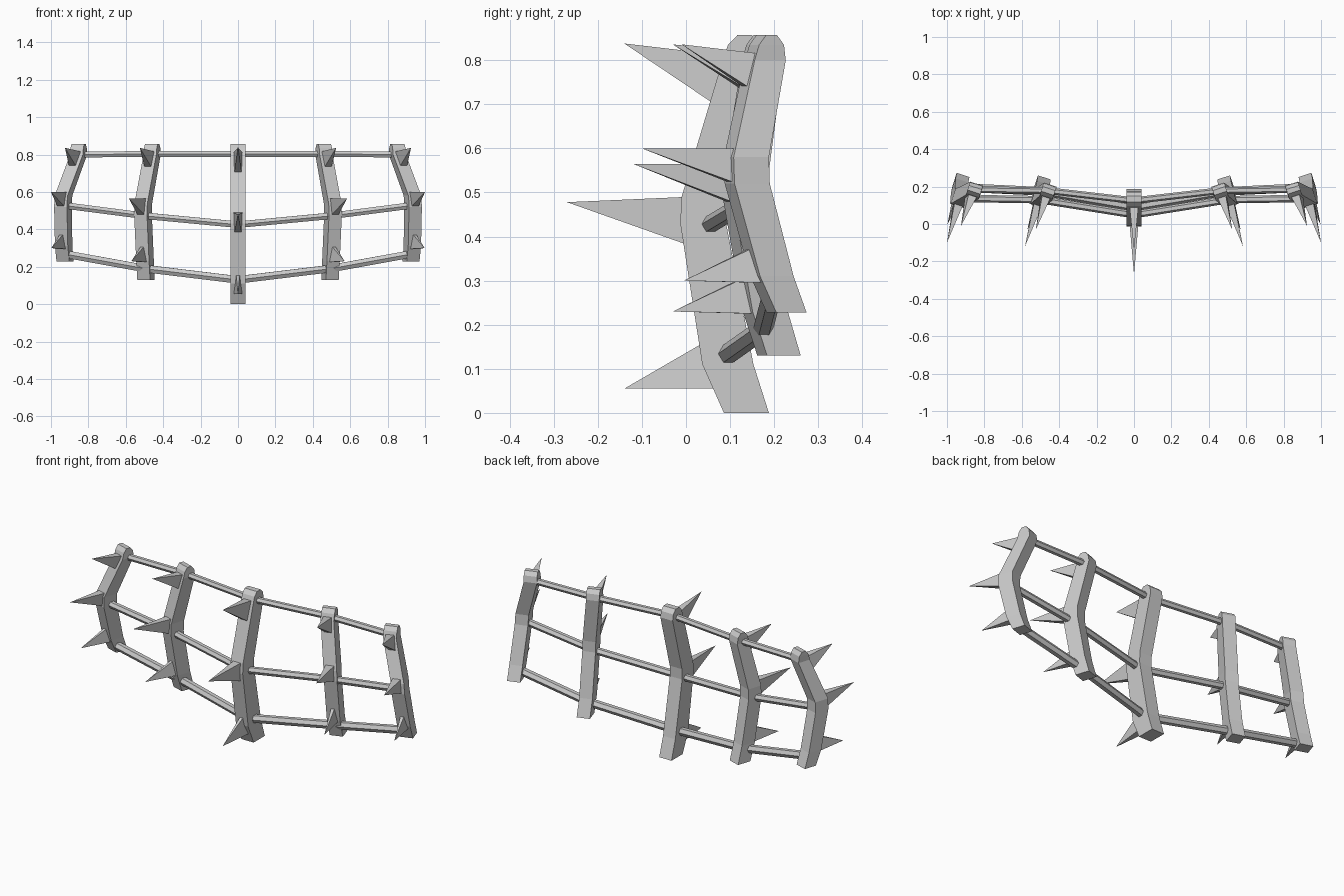
import bpy, bmesh
from math import radians, sin, cos, pi
from mathutils import Vector

if "Cube" in bpy.data.objects:
    bpy.data.objects.remove(bpy.data.objects["Cube"])


def loft(name, rings, mirror=False):
    """Skin a closed solid through equal-length rings; a one-point last ring makes a tip."""
    s = -1 if mirror else 1
    bm = bmesh.new()
    vs = [[bm.verts.new((p[0] * s, p[1], p[2])) for p in r] for r in rings]
    for a, b in zip(vs, vs[1:]):
        n = len(a)
        for i in range(n):
            j = (i + 1) % n
            if len(b) == 1:
                bm.faces.new((a[i], a[j], b[0]))
            else:
                bm.faces.new((a[i], a[j], b[j], b[i]))
    bm.faces.new(vs[0])
    if len(vs[-1]) > 2:
        bm.faces.new(vs[-1])
    bmesh.ops.recalc_face_normals(bm, faces=bm.faces)
    me = bpy.data.meshes.new(name)
    bm.to_mesh(me)
    bm.free()
    ob = bpy.data.objects.new(name, me)
    bpy.context.collection.objects.link(ob)


# Posts: turn angle, half width, centreline stations (x, y, z, half depth)
# and spikes (base bottom z, base top z, tip)
POSTS = {
    "centre": (0, 0.039,
               [(0, .137, 0, .051), (0, .095, .11, .058), (0, .039, .43, .052),
                (0, .041, .49, .051), (0, .130, .80, .047)],
               [(.055, .16, (0, -.14, .055)), (.38, .49, (0, -.27, .478)),
                (.70, .81, (0, -.14, .838))]),
    "inner": (18, .036,
              [(.492, .211, .13, .040), (.497, .180, .23, .042), (.508, .136, .48, .042),
               (.506, .136, .54, .042), (.459, .174, .80, .038)],
              [(.225, .31, (.57, -.03, .23)), (.475, .565, (.583, -.12, .565)),
               (.73, .815, (.525, -.03, .836))]),
    "outer": (18, .036,
              [(.925, .228, .228, .036), (.932, .195, .31, .040), (.936, .139, .52, .042),
               (.933, .137, .58, .042), (.852, .180, .80, .037)],
              [(.295, .375, (.998, -.005, .30)), (.52, .60, (1.0, -.10, .60)),
               (.735, .815, (.925, -.01, .836))]),
}


def build_post(kind, mirror):
    angle, w, stations, spikes = POSTS[kind]
    a = radians(angle)
    fwd, side = Vector((sin(a), -cos(a), 0)), Vector((cos(a), sin(a), 0))
    st = [(Vector(s[:3]), s[3]) for s in stations]
    # rounded top end
    top, d = st[-1]
    st += [(top + Vector((0, .003, .035)), d * .8), (top + Vector((0, .003, .057)), d * .35)]

    def front(z):
        for (p, dp), (q, dq) in zip(st, st[1:]):
            if z <= q.z:
                t = (z - p.z) / (q.z - p.z)
                return p.lerp(q, t) + fwd * (dp + (dq - dp) * t - .012)

    tag = kind + ("_left" if mirror else "_right" if angle else "")
    loft("post_" + tag,
         [[p + fwd * d + side * w, p + fwd * d - side * w,
           p - fwd * d - side * w, p - fwd * d + side * w] for p, d in st], mirror)
    # spikes with narrow wedge-like bases
    for i, (z0, z1, tip) in enumerate(spikes):
        lo, hi = front(z0), front(z1)
        wl, wh = (.024, .010) if i == 0 else (.020, .024)
        loft("spike_%s_%d" % (tag, i + 1),
             [[lo - side * wl, lo + side * wl, hi + side * wh, hi - side * wh],
              [Vector(tip)]], mirror)


def build_rod(name, p, q, r, mirror):
    p, q = Vector(p), Vector(q)
    t = (q - p).normalized()
    u = t.cross(Vector((0, 0, 1))).normalized()
    v = t.cross(u)
    loft(name, [[c + (u * cos(k * pi / 3) + v * sin(k * pi / 3)) * r for k in range(6)]
                for c in (p, q)], mirror)


# Cross rods: centre, inner and outer joints, radius
RODS = {
    "lower": ([(0, .09, .13), (.495, .175, .19), (.925, .195, .268)], .023),
    "middle": ([(0, .05, .425), (.505, .13, .473), (.93, .137, .528)], .020),
    "upper": ([(0, .125, .802), (.46, .178, .803), (.85, .184, .800)], .018),
}

build_post("centre", False)
for mirror in (False, True):
    end = "left" if mirror else "right"
    build_post("inner", mirror)
    build_post("outer", mirror)
    for level, (pts, r) in RODS.items():
        for part, p, q in zip(("inner", "outer"), pts, pts[1:]):
            build_rod("rod_%s_%s_%s" % (level, part, end), p, q, r, mirror)
